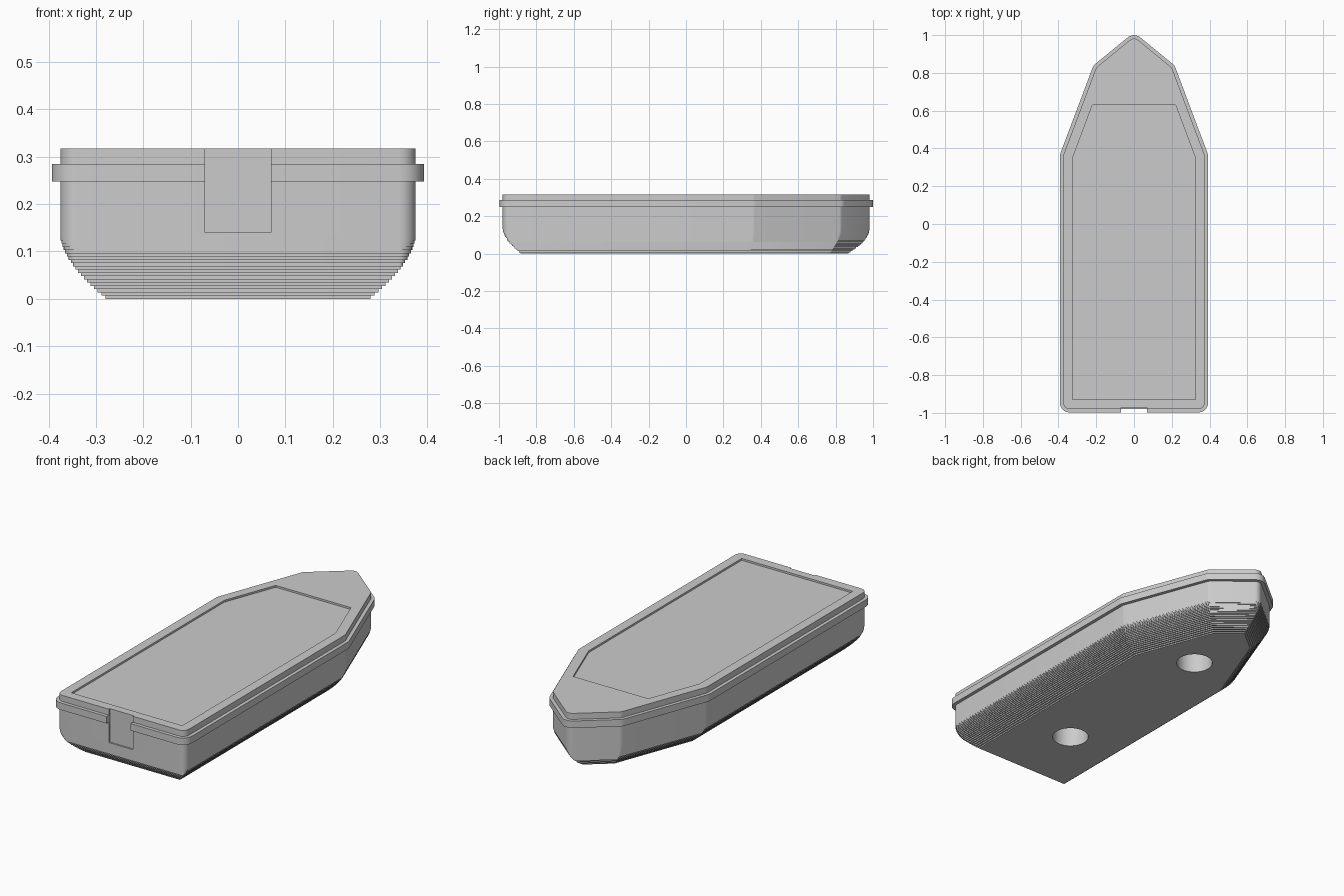
import bpy, bmesh, math
from mathutils import Vector

if "Cube" in bpy.data.objects:
    bpy.data.objects.remove(bpy.data.objects["Cube"])

TOP = 0.317
RADIUS = 0.035
HALF = [(0.375, -0.98), (0.375, 0.362), (0.2, 0.828)]
PLAN = [Vector(p) for p in HALF + [(0, 0.992)]]
PLAN += [Vector((-x, y)) for x, y in reversed(HALF)]

gray = bpy.data.materials.new("plain gray")
gray.use_nodes = True
gray.diffuse_color = (0.6, 0.6, 0.6, 1)
gray.node_tree.nodes["Principled BSDF"].inputs["Base Color"].default_value = (0.6, 0.6, 0.6, 1)


def outline(inset, segments=6):
    """Plan outline moved inwards, with rounded corners that sharpen as it shrinks."""
    r = max(0.0, RADIUS - inset)
    points = []
    for i, p in enumerate(PLAN):
        a = (p - PLAN[i - 1]).normalized()
        b = (PLAN[(i + 1) % len(PLAN)] - p).normalized()
        na, nb = Vector((a.y, -a.x)), Vector((b.y, -b.x))
        miter = (na + nb) / (1 + na.dot(nb))
        centre = p - miter * (inset + r)
        start, turn = math.atan2(na.y, na.x), na.angle_signed(nb)
        turn = abs(turn)
        for k in range(segments + 1):
            t = start + turn * k / segments
            points.append(centre + r * Vector((math.cos(t), math.sin(t))))
    return points


def finish(name, bm):
    bmesh.ops.remove_doubles(bm, verts=bm.verts, dist=1e-5)
    bmesh.ops.recalc_face_normals(bm, faces=bm.faces)
    mesh = bpy.data.meshes.new(name)
    bm.to_mesh(mesh)
    bm.free()
    mesh.materials.append(gray)
    obj = bpy.data.objects.new(name, mesh)
    bpy.context.collection.objects.link(obj)
    return obj


def loft(name, rings, closed=False):
    """Skin between rings of (points, z); either capped or joined end to end."""
    bm = bmesh.new()
    loops = [[bm.verts.new((p[0], p[1], z)) for p in pts] for pts, z in rings]
    n = len(loops[0])
    pairs = list(zip(loops, loops[1:]))
    if closed:
        pairs.append((loops[-1], loops[0]))
    for low, high in pairs:
        for i in range(n):
            j = (i + 1) % n
            bm.faces.new((low[i], low[j], high[j], high[i]))
    if not closed:
        bm.faces.new(loops[0][::-1])
        bm.faces.new(loops[-1])
    return finish(name, bm)


def prism(name, pts, z0, z1):
    return loft(name, [(pts, z0), (pts, z1)])


def activate(obj):
    bpy.ops.object.select_all(action='DESELECT')
    obj.select_set(True)
    bpy.context.view_layer.objects.active = obj


def cut(obj, cutter):
    mod = obj.modifiers.new("cut", 'BOOLEAN')
    mod.operation, mod.solver, mod.object = 'DIFFERENCE', 'EXACT', cutter
    activate(obj)
    bpy.ops.object.modifier_apply(modifier=mod.name)


# Hull: stepped, rounded bilge below a straight side
STEPS, BILGE = 19, 0.13
rings = []
for s in range(STEPS):
    shape = outline(0.095 * (1 - s / STEPS) ** 1.7)
    rings += [(shape, BILGE * s / STEPS), (shape, BILGE * (s + 1) / STEPS)]
rings += [(outline(0), BILGE), (outline(0), TOP)]
hull = loft("hull", rings)

# Rubbing rail around the hull
outer, inner = outline(-0.018), outline(0.005)
rail = loft("rubbing_rail", [(inner, 0.248), (outer, 0.248), (outer, 0.285), (inner, 0.285)], True)

# Shallow deck recess
side = [(0.325, -0.93), (0.325, 0.35), (0.22, 0.63)]
deck = prism("deck_cutter", side + [(-x, y) for x, y in reversed(side)], TOP - 0.01, TOP + 0.1)

# Notch in the stern
notch = prism("notch_cutter", [(-0.07, -1.1), (0.07, -1.1), (0.07, -0.972), (-0.07, -0.972)], 0.14, 0.5)

# Round sockets in the bottom
sockets = []
for y in (-0.5, 0.475):
    circle = [(0.09 * math.cos(math.tau * k / 48), y + 0.09 * math.sin(math.tau * k / 48)) for k in range(48)]
    sockets.append(prism("socket_cutter", circle, -0.1, 0.2))

for cutter in [deck, notch] + sockets:
    cut(hull, cutter)
cut(rail, notch)
for cutter in [deck, notch] + sockets:
    bpy.data.objects.remove(cutter)

for obj in (hull, rail):
    activate(obj)
    bpy.ops.object.shade_smooth_by_angle(angle=math.radians(30))
